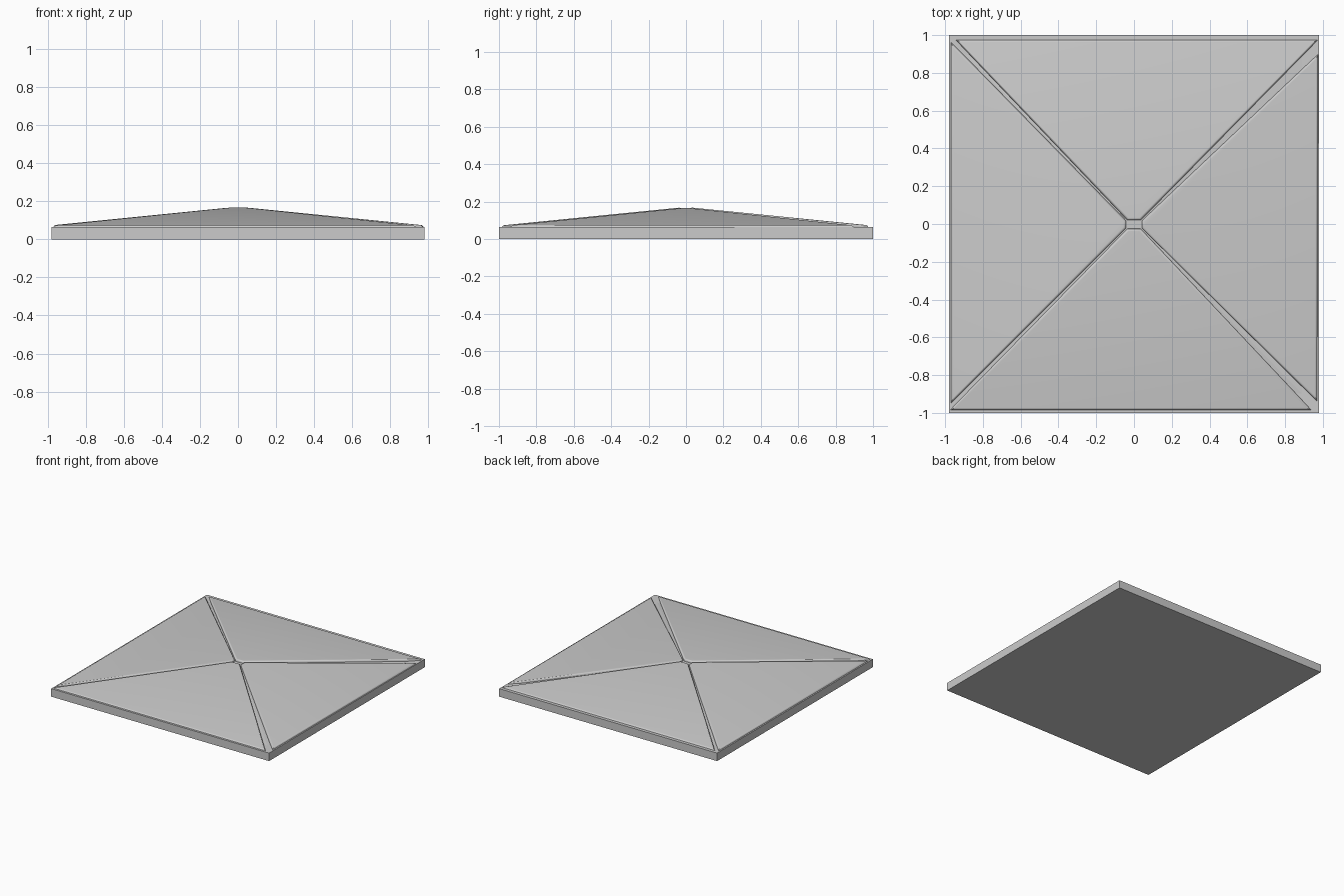
import bpy, bmesh

if "Cube" in bpy.data.objects:
    bpy.data.objects.remove(bpy.data.objects["Cube"])


def finish(bm, name, smooth=False):
    bmesh.ops.recalc_face_normals(bm, faces=bm.faces)
    me = bpy.data.meshes.new(name)
    bm.to_mesh(me)
    bm.free()
    ob = bpy.data.objects.new(name, me)
    bpy.context.collection.objects.link(ob)
    if smooth:
        bpy.context.view_layer.objects.active = ob
        ob.select_set(True)
        bpy.ops.object.shade_smooth_by_angle(angle=0.6)
        ob.select_set(False)
    return ob


def prism(bottom, top):
    bm = bmesh.new()
    lo = [bm.verts.new(p) for p in bottom]
    hi = [bm.verts.new(p) for p in top]
    n = len(lo)
    bm.faces.new(lo[::-1])
    bm.faces.new(hi)
    for i in range(n):
        j = (i + 1) % n
        bm.faces.new((lo[i], lo[j], hi[j], hi[i]))
    return bm, hi


def rect(x, y, z):
    return [(-x, -y, z), (x, -y, z), (x, y, z), (-x, y, z)]


# Flat slab
bm, _ = prism(rect(0.98, 1.0, 0), rect(0.98, 1.0, 0.065))
finish(bm, "base_slab")

# Low pyramid forming the groove floor between panels
bm, _ = prism(rect(0.96, 0.97, 0.058), rect(0.04, 0.03, 0.15))
finish(bm, "groove_floor")


# Sloping panel with rounded rim; axis 0 slopes along x, 1 along y
def panel(name, outline, axis):
    top = [(p[0], p[1], 0.1715 - 0.1 * abs(p[axis])) for p in outline]
    bm, hi = prism([(x, y, 0.03) for x, y in outline], top)
    rim = [e for e in bm.edges if e.verts[0] in hi and e.verts[1] in hi]
    bmesh.ops.bevel(bm, geom=rim, offset=0.014, offset_type='OFFSET',
                    segments=5, profile=0.5, affect='EDGES')
    finish(bm, name, True)


panel("back_panel", [(-0.035, 0.02), (0.035, 0.02), (0.975, 0.975), (-0.945, 0.975)], 1)
panel("front_panel", [(-0.975, -0.985), (0.94, -0.985), (0.035, -0.025), (-0.035, -0.025)], 1)
panel("left_panel", [(-0.97, -0.95), (-0.042, -0.022), (-0.042, 0.018), (-0.97, 0.965)], 0)
panel("right_panel", [(0.042, -0.022), (0.97, -0.94), (0.975, 0.90), (0.042, 0.018)], 0)
